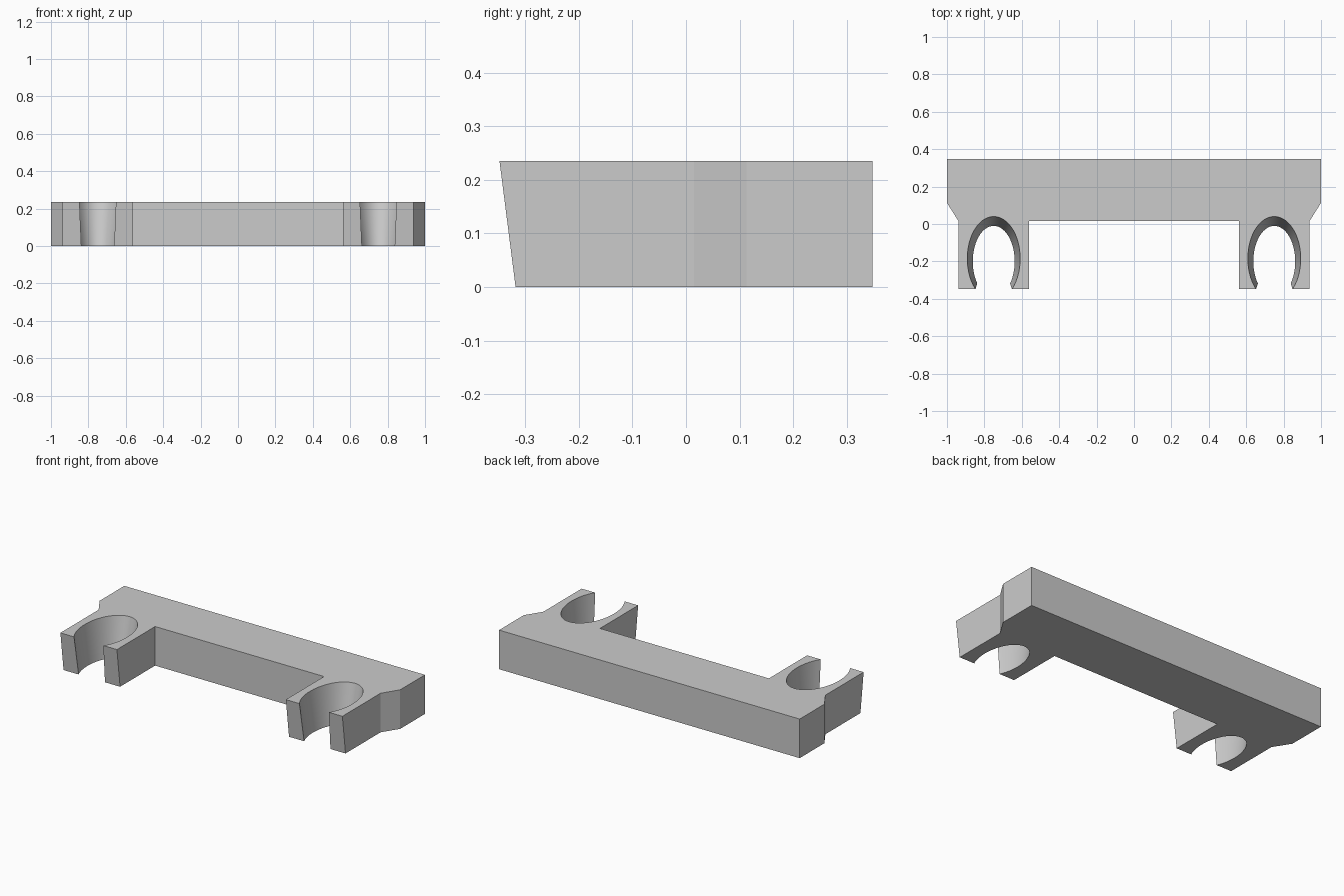
import bpy
import bmesh
from math import asin, cos, sin, pi, radians

default = bpy.data.objects.get("Cube")
if default:
    bpy.data.objects.remove(default)

HEIGHT = 0.235
BACK_Y, INNER_Y = 0.348, 0.015
CLIP_X = 0.75
SEGMENTS = 40

grey = bpy.data.materials.new("light grey")
grey.use_nodes = True
colour = (0.6, 0.6, 0.6, 1)
grey.diffuse_color = colour
grey.node_tree.nodes["Principled BSDF"].inputs["Base Color"].default_value = colour


def outline(front_y, centre_y, rx, ry):
    """Closed outline: crossbar, shoulders and two arms with open oval clips."""
    start = asin((front_y - centre_y) / ry)
    sweep = pi - 2 * start
    angles = [start + sweep * i / SEGMENTS for i in range(SEGMENTS + 1)]
    oval = [(CLIP_X + rx * cos(a), centre_y + ry * sin(a)) for a in angles]
    half = [(1, BACK_Y), (1, 0.113), (0.938, INNER_Y), (0.938, front_y)]
    half += oval + [(0.562, front_y), (0.562, INNER_Y)]
    return half + [(-x, y) for x, y in reversed(half)]


# Bracket: the arm fronts lean and the clip holes narrow towards the base
bm = bmesh.new()
levels = [(0, outline(-0.318, -0.20, 0.112, 0.19)),
          (HEIGHT, outline(-0.348, -0.185, 0.1415, 0.225))]
loops = [[bm.verts.new((x, y, z)) for x, y in points] for z, points in levels]
for loop in loops:
    bm.faces.new(loop)
low, high = loops
for i in range(len(low)):
    j = (i + 1) % len(low)
    bm.faces.new((low[i], low[j], high[j], high[i]))
bmesh.ops.recalc_face_normals(bm, faces=bm.faces)

mesh = bpy.data.meshes.new("clip_bracket")
bm.to_mesh(mesh)
bm.free()
mesh.materials.append(grey)
bracket = bpy.data.objects.new("clip_bracket", mesh)
bpy.context.collection.objects.link(bracket)
bpy.context.view_layer.objects.active = bracket
bracket.select_set(True)
bpy.ops.object.shade_smooth_by_angle(angle=radians(25))
